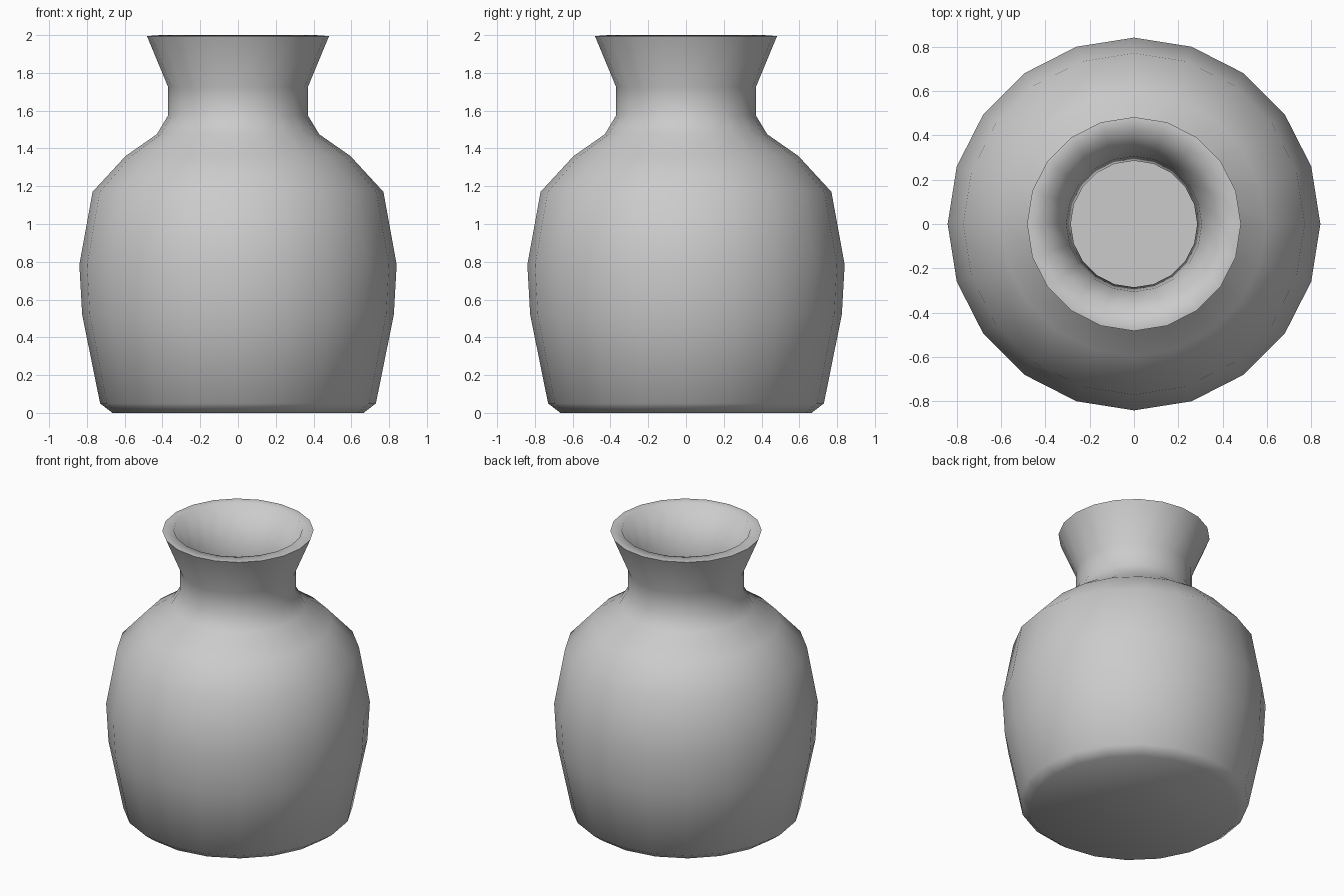
import bpy, bmesh, math

if "Cube" in bpy.data.objects:
    bpy.data.objects.remove(bpy.data.objects["Cube"])

SIDES = 20

# Profile (radius, height): outside from base to rim, then inside down to floor
PROFILE = [
    (0.665, 0.0), (0.73, 0.05), (0.825, 0.52), (0.84, 0.785), (0.77, 1.17),
    (0.595, 1.36), (0.43, 1.475), (0.37, 1.575), (0.37, 1.725), (0.482, 1.995),
    (0.41, 2.0), (0.305, 1.74), (0.285, 1.56), (0.37, 1.42),
    (0.55, 1.29), (0.70, 1.13), (0.765, 0.78), (0.75, 0.53), (0.665, 0.09),
]

bm = bmesh.new()

# Rings of vertices around the axis
rings = []
for r, z in PROFILE:
    rings.append([bm.verts.new((r * math.cos(2 * math.pi * i / SIDES),
                                r * math.sin(2 * math.pi * i / SIDES), z))
                  for i in range(SIDES)])

# Walls between rings
for low, high in zip(rings, rings[1:]):
    for i in range(SIDES):
        j = (i + 1) % SIDES
        bm.faces.new((low[i], low[j], high[j], high[i]))

# Base underneath and floor inside
bm.faces.new(rings[0][::-1])
bm.faces.new(rings[-1])
bmesh.ops.recalc_face_normals(bm, faces=bm.faces)

mesh = bpy.data.meshes.new("vase")
bm.to_mesh(mesh)
bm.free()
vase = bpy.data.objects.new("vase", mesh)
bpy.context.collection.objects.link(vase)

# Smooth surface with a crisp outer lip
bpy.context.view_layer.objects.active = vase
vase.select_set(True)
bpy.ops.object.shade_smooth_by_angle(angle=math.radians(78))
